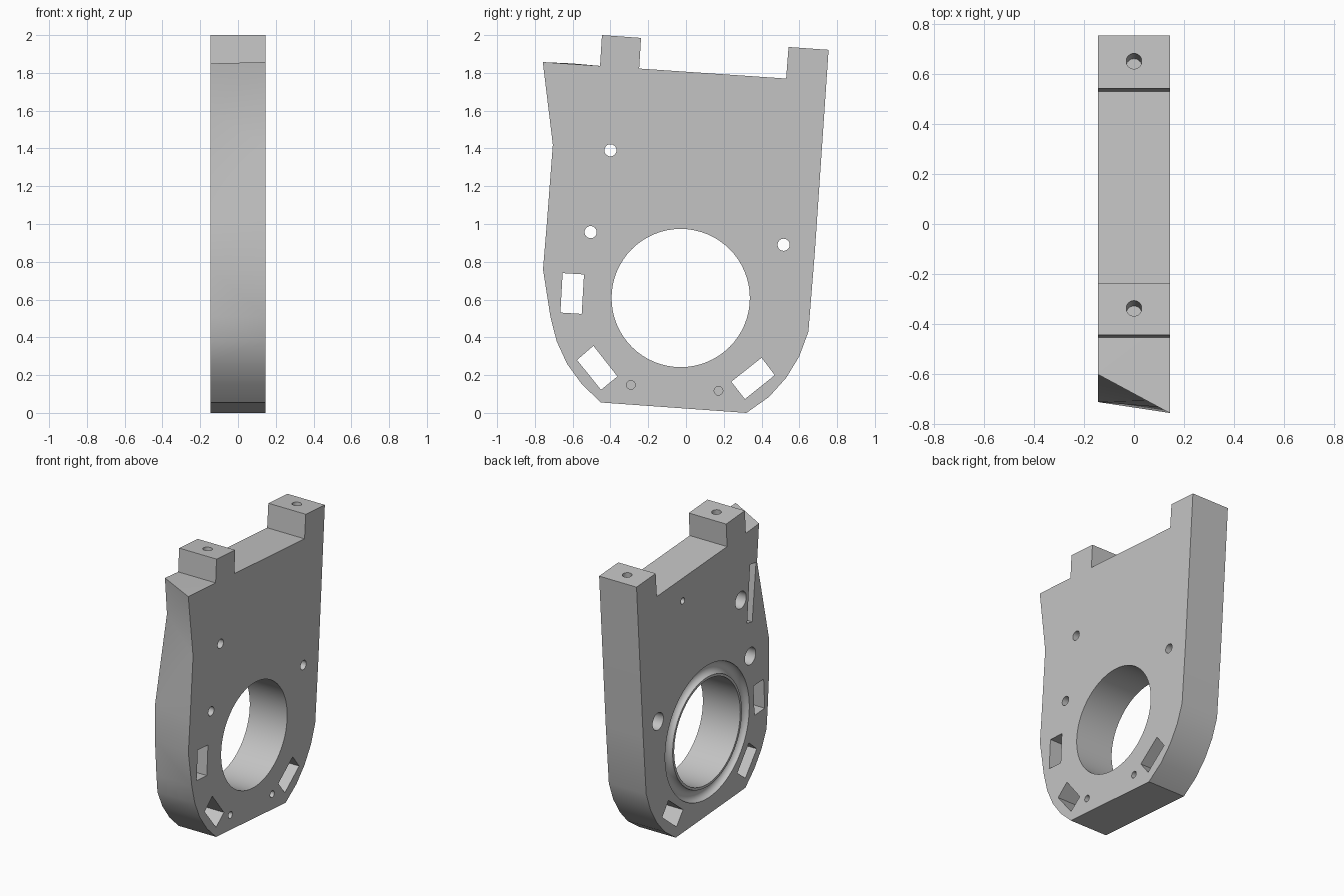
import bpy, bmesh, math
from mathutils import Matrix, Vector

if "Cube" in bpy.data.objects:
    bpy.data.objects.remove(bpy.data.objects["Cube"], do_unlink=True)

W = 0.145  # half thickness of the plate

grey = bpy.data.materials.new("plain_grey")
grey.use_nodes = True
colour = (0.55, 0.55, 0.55, 1)
grey.diffuse_color = colour
grey.node_tree.nodes["Principled BSDF"].inputs["Base Color"].default_value = colour


def finish(bm, name):
    bmesh.ops.recalc_face_normals(bm, faces=bm.faces)
    mesh = bpy.data.meshes.new(name)
    bm.to_mesh(mesh)
    bm.free()
    mesh.materials.append(grey)
    ob = bpy.data.objects.new(name, mesh)
    bpy.context.collection.objects.link(ob)
    return ob


def loft(name, right, left, x0, x1):
    """Join two (y, z) outlines lying at x0 and x1."""
    bm = bmesh.new()
    a = [bm.verts.new((x0, y, z)) for y, z in right]
    b = [bm.verts.new((x1, y, z)) for y, z in left]
    bm.faces.new(a)
    bm.faces.new(b[::-1])
    sides = []
    for i in range(len(a)):
        j = (i + 1) % len(a)
        sides.append(bm.faces.new((a[i], b[i], b[j], a[j])))
    if right != left:
        bmesh.ops.triangulate(bm, faces=sides)
    return finish(bm, name)


def cylinder(name, radius, start, end, n=32):
    start, end = Vector(start), Vector(end)
    axis = end - start
    turn = axis.to_track_quat("Z", "Y").to_matrix().to_4x4()
    bm = bmesh.new()
    bmesh.ops.create_cone(bm, cap_ends=True, segments=n, radius1=radius, radius2=radius,
                          depth=axis.length,
                          matrix=Matrix.Translation((start + end) / 2) @ turn)
    return finish(bm, name)


def ring(name, y, z, major, minor):
    """Torus whose axis runs along x, centred on the back face of the plate."""
    bm = bmesh.new()
    rows, n, m = [], 64, 20
    for i in range(n):
        t = math.tau * i / n
        row = []
        for k in range(m):
            p = math.tau * (k + 0.5) / m
            r = major + minor * math.cos(p)
            row.append(bm.verts.new((-W + minor * math.sin(p),
                                     y + r * math.cos(t), z + r * math.sin(t))))
        rows.append(row)
    for i in range(n):
        for k in range(m):
            u, v = rows[i], rows[(i + 1) % n]
            bm.faces.new((u[k], v[k], v[(k + 1) % m], u[(k + 1) % m]))
    return finish(bm, name)


# Plate outline: top edge with two lugs, rear edge, rounded bottom
common = [(-0.455, 1.837), (-0.445, 2.0), (-0.238, 1.985), (-0.248, 1.823),
          (0.53, 1.77), (0.543, 1.937), (0.755, 1.922), (0.682, 0.85),
          (0.648, 0.43), (0.6, 0.3), (0.53, 0.185), (0.44, 0.085), (0.32, 0),
          (-0.45, 0.055), (-0.55, 0.15), (-0.63, 0.26), (-0.685, 0.38)]
right = common + [(-0.718, 0.51), (-0.757, 0.76), (-0.737, 1.0),
                  (-0.705, 1.42), (-0.758, 1.857)]
left = common + [(-0.697, 0.51), (-0.713, 0.76), (-0.713, 1.0),
                 (-0.58, 1.59), (-0.602, 1.85)]
plate = loft("mounting_plate", right, left, W, -W)

cutters = []

# Main bore and the groove around it
cutters.append(cylinder("bore", 0.366, (-1, -0.028, 0.608), (1, -0.028, 0.608), 64))
cutters.append(ring("groove", -0.028, 0.608, 0.425, 0.042))

# Bolt holes with counterbores on the back face
for y, z in [(-0.4, 1.39), (-0.505, 0.957), (0.517, 0.89)]:
    cutters.append(cylinder("bolt_hole", 0.032, (-1, y, z), (1, y, z)))
    cutters.append(cylinder("counterbore", 0.06, (-1, y, z), (0, y, z)))

# Blind pin holes
for y, z in [(-0.292, 0.148), (0.172, 0.117)]:
    cutters.append(cylinder("pin_hole", 0.023, (0.02, y, z), (1, y, z)))
cutters.append(cylinder("rear_pin_hole", 0.022, (-1, 0.243, 1.63), (-0.02, 0.243, 1.63)))

# Screw holes down into the lugs, square to the sloping tops
for y, z in [(-0.338, 1.99), (0.652, 1.93)]:
    d = Vector((0, 0.07, 1)).normalized()
    top = Vector((0, y, z))
    cutters.append(cylinder("lug_hole", 0.031, top - d * 0.3, top + d * 0.2))

# Rectangular windows through the plate
windows = [
    [(-0.653, 0.74), (-0.54, 0.733), (-0.552, 0.524), (-0.665, 0.531)],
    [(-0.49, 0.355), (-0.363, 0.193), (-0.45, 0.122), (-0.577, 0.28)],
    [(0.4, 0.292), (0.47, 0.2), (0.312, 0.073), (0.24, 0.165)],
]
for w in windows:
    cutters.append(loft("window", w, w, 1, -1))

# Shallow slot beside the front edge on the back face
slot = [(-0.503, 1.6), (-0.568, 1.59), (-0.526, 1.19), (-0.47, 1.2)]
cutters.append(loft("slot", slot, slot, -W + 0.08, -1))

# Cut everything, then drop the cutters
for c in cutters:
    mod = plate.modifiers.new(c.name, "BOOLEAN")
    mod.operation = "DIFFERENCE"
    mod.solver = "EXACT"
    mod.object = c
bpy.context.view_layer.update()
result = bpy.data.meshes.new_from_object(
    plate.evaluated_get(bpy.context.evaluated_depsgraph_get()))
plate.modifiers.clear()
plate.data = result
for c in cutters:
    bpy.data.objects.remove(c, do_unlink=True)

bpy.ops.object.select_all(action="DESELECT")
plate.select_set(True)
bpy.context.view_layer.objects.active = plate
bpy.ops.object.shade_smooth_by_angle(angle=math.radians(30))
